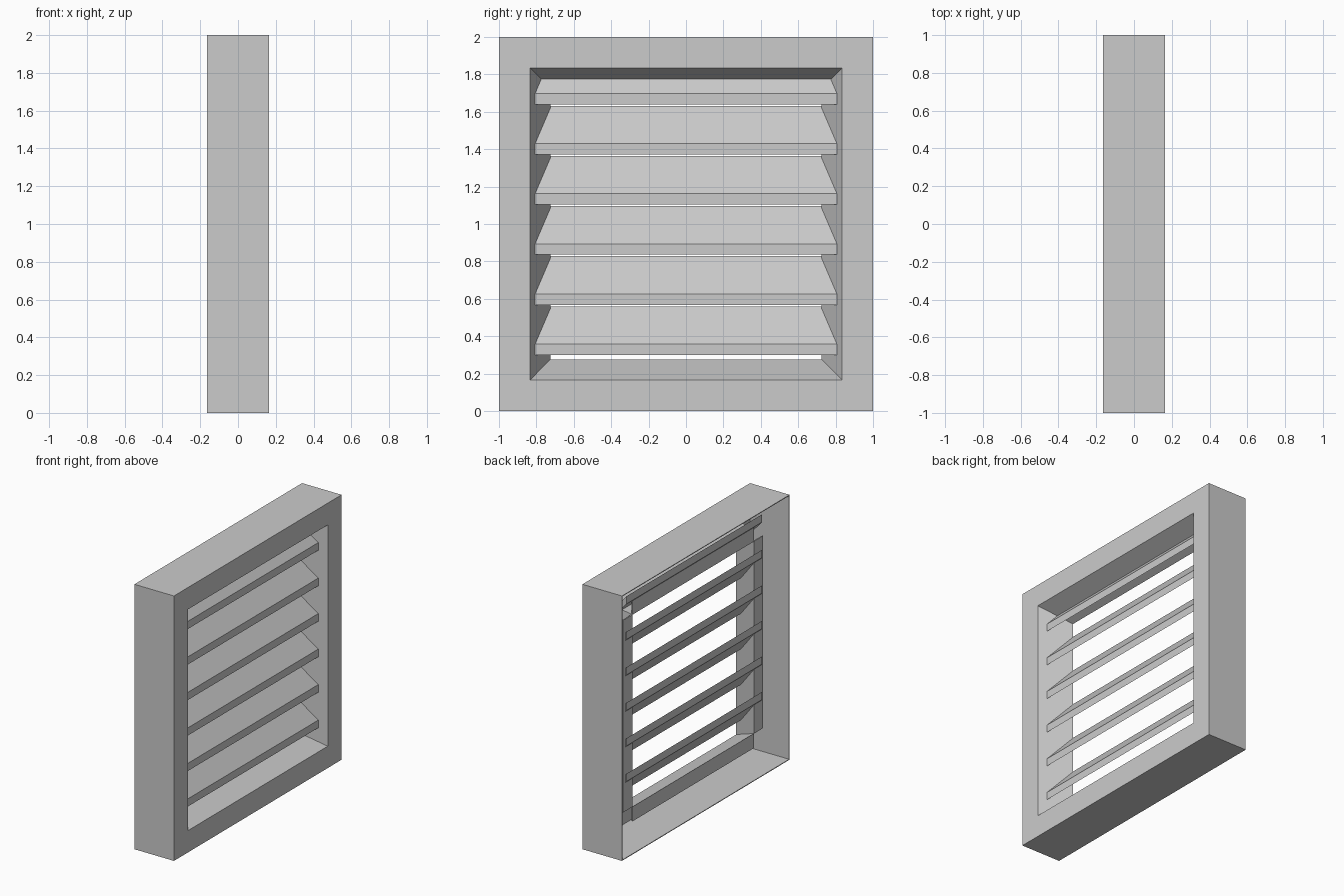
import bpy, bmesh
from mathutils import Vector

cube = bpy.data.objects.get("Cube")
if cube:
    bpy.data.objects.remove(cube)

# Single grey finish for the whole vent
grey = bpy.data.materials.new("plain_grey")
grey.use_nodes = True
color = (0.6, 0.6, 0.6, 1)
grey.diffuse_color = color
grey.node_tree.nodes["Principled BSDF"].inputs["Base Color"].default_value = color


def make_object(name, bm):
    mesh = bpy.data.meshes.new(name)
    bm.to_mesh(mesh)
    bm.free()
    mesh.materials.append(grey)
    obj = bpy.data.objects.new(name, mesh)
    bpy.context.collection.objects.link(obj)
    return obj


HALF_DEPTH, OPENING, THROAT, THROAT_X = 0.165, 0.835, 0.725, -0.06
CORNERS = [(-1, -1), (1, -1), (1, 1), (-1, 1)]

# Folded sheet frame: outer wall, front border, tapered throat
bm = bmesh.new()
profile = [(-HALF_DEPTH, 1), (HALF_DEPTH, 1), (HALF_DEPTH, OPENING), (THROAT_X, THROAT)]
rings = [[bm.verts.new((x, h * y, 1 + h * z)) for y, z in CORNERS] for x, h in profile]
for a, b in zip(rings, rings[1:]):
    for i in range(4):
        j = (i + 1) % 4
        bm.faces.new((a[i], a[j], b[j], b[i]))

# Return tabs folded outward behind the throat
throat = rings[-1]
for i, direction in enumerate([(0, 0, -1), (0, 1, 0), (0, 0, 1), (0, -1, 0)]):
    j = (i + 1) % 4
    fold = Vector(direction) * (OPENING - THROAT)
    outer = [bm.verts.new(throat[k].co + fold) for k in (j, i)]
    bm.faces.new((throat[i], throat[j], *outer))
frame = make_object("frame", bm)
sheet = frame.modifiers.new("sheet_thickness", 'SOLIDIFY')
sheet.thickness = 0.008
sheet.offset = -1

# Sloping louver slats with upright front and back edges
SLATS, PITCH, HALF_LENGTH = 6, 0.268, 0.808
section = [(0.107, 0), (0.107, 0.058), (-0.07, 0.26), (-0.07, 0.202)]
for n in range(SLATS):
    bm = bmesh.new()
    base = 0.3 + n * PITCH
    face = bm.faces.new([bm.verts.new((x, -HALF_LENGTH, base + z)) for x, z in section])
    extruded = bmesh.ops.extrude_face_region(bm, geom=[face])["geom"]
    moved = [v for v in extruded if isinstance(v, bmesh.types.BMVert)]
    bmesh.ops.translate(bm, verts=moved, vec=(0, 2 * HALF_LENGTH, 0))
    bmesh.ops.recalc_face_normals(bm, faces=bm.faces)
    make_object(f"slat_{n + 1}", bm)
